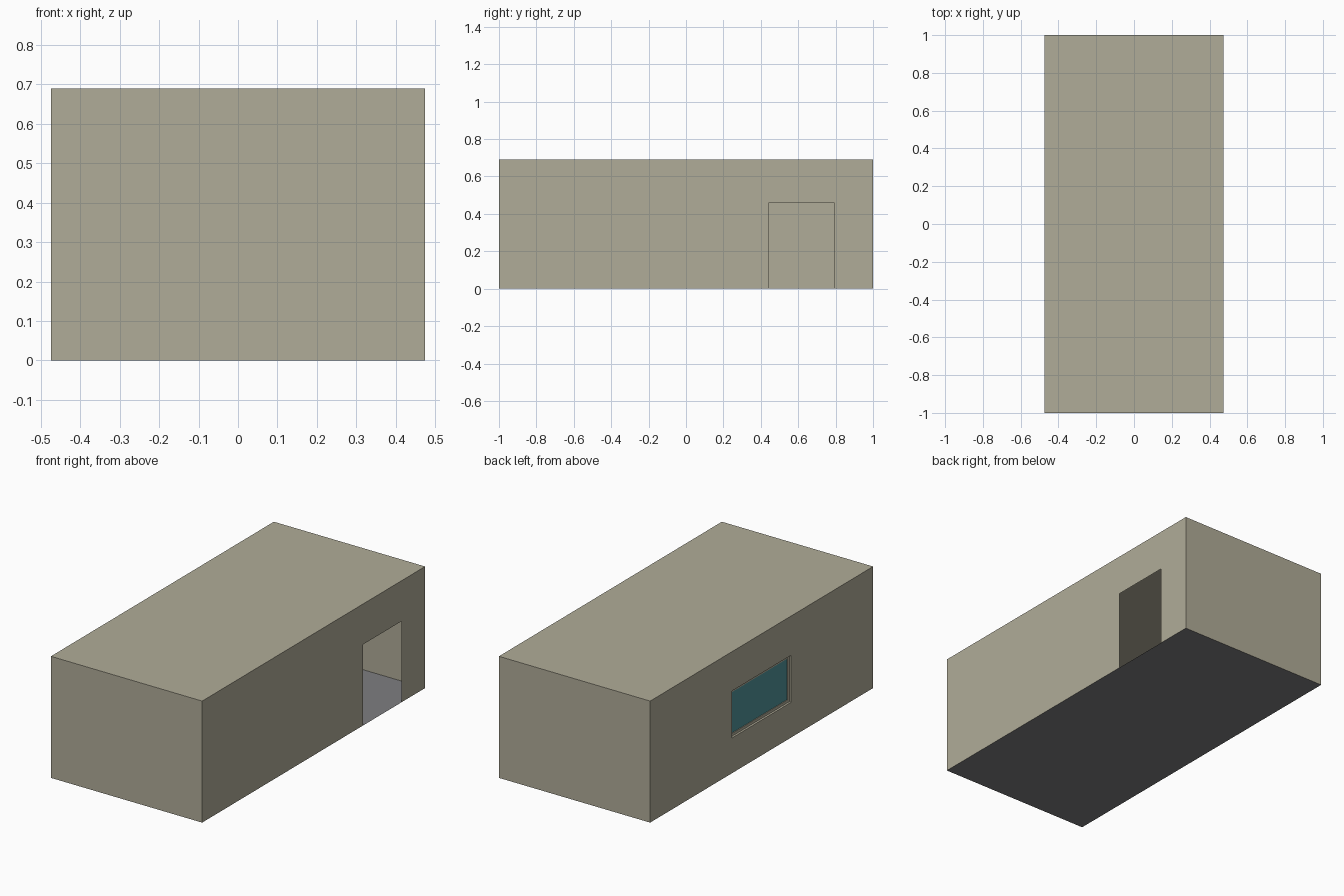
import bpy, bmesh

if "Cube" in bpy.data.objects:
    bpy.data.objects.remove(bpy.data.objects["Cube"])

W, L, H = 0.475, 1.0, 0.69            # half width, half length, height
DOOR = (0.445, 0.79, 0.46)            # y start, y end, top
WIN = (-0.265, 0.265, 0.20, 0.467)    # y start, y end, bottom, top


def material(name, rgb):
    lin = [((c / 255 + 0.055) / 1.055) ** 2.4 for c in rgb]
    m = bpy.data.materials.new(name)
    m.diffuse_color = (*lin, 1)
    m.use_nodes = True
    m.node_tree.nodes["Principled BSDF"].inputs["Base Color"].default_value = m.diffuse_color
    return m


wall_mat = material("beige_wall", (176, 172, 152))
floor_mat = material("grey_floor", (126, 126, 128))
glass_mat = material("teal_glass", (79, 147, 152))


def make(name, polys, mat):
    """Thin panels: each polygon is a list of corner points, facing outward."""
    bm = bmesh.new()
    for p in polys:
        bm.faces.new([bm.verts.new(v) for v in p])
    bmesh.ops.remove_doubles(bm, verts=bm.verts, dist=1e-5)
    me = bpy.data.meshes.new(name)
    bm.to_mesh(me)
    bm.free()
    me.materials.append(mat)
    ob = bpy.data.objects.new(name, me)
    bpy.context.collection.objects.link(ob)
    return ob


def side(x, y0, y1, z0, z1):
    """Rectangle in a side wall plane, facing away from the centre."""
    p = [(x, y0, z0), (x, y1, z0), (x, y1, z1), (x, y0, z1)]
    return p if x > 0 else p[::-1]


# Floor and roof
make("floor", [[(-W, -L, 0), (-W, L, 0), (W, L, 0), (W, -L, 0)]], floor_mat)
make("roof", [[(-W, -L, H), (W, -L, H), (W, L, H), (-W, L, H)]], wall_mat)

# End walls
make("front_wall", [[(-W, -L, 0), (W, -L, 0), (W, -L, H), (-W, -L, H)]], wall_mat)
make("back_wall", [[(W, L, 0), (-W, L, 0), (-W, L, H), (W, L, H)]], wall_mat)

# Right wall, one outline that steps around the doorway
d0, d1, dt = DOOR
outline = [(-L, 0), (d0, 0), (d0, dt), (d1, dt), (d1, 0), (L, 0), (L, H), (-L, H)]
make("right_wall", [[(W, y, z) for y, z in outline]], wall_mat)

# Left wall, four panels around the window opening
y0, y1, z0, z1 = WIN
make("left_wall", [side(-W, -L, y0, 0, H), side(-W, y1, L, 0, H),
                   side(-W, y0, y1, 0, z0), side(-W, y0, y1, z1, H)], wall_mat)

# Window: shallow reveal, narrow frame, then the glass
window = make("window", [side(-W, y0, y1, z0, z1)], wall_mat)
window.data.materials.append(glass_mat)
bm = bmesh.new()
bm.from_mesh(window.data)
bm.faces.ensure_lookup_table()
pane = bm.faces[0]
for width, depth in ((0, -0.012), (0.016, 0), (0, -0.004)):
    bmesh.ops.inset_individual(bm, faces=[pane], thickness=width, depth=depth,
                               use_even_offset=True)
pane.material_index = 1
bm.to_mesh(window.data)
bm.free()
